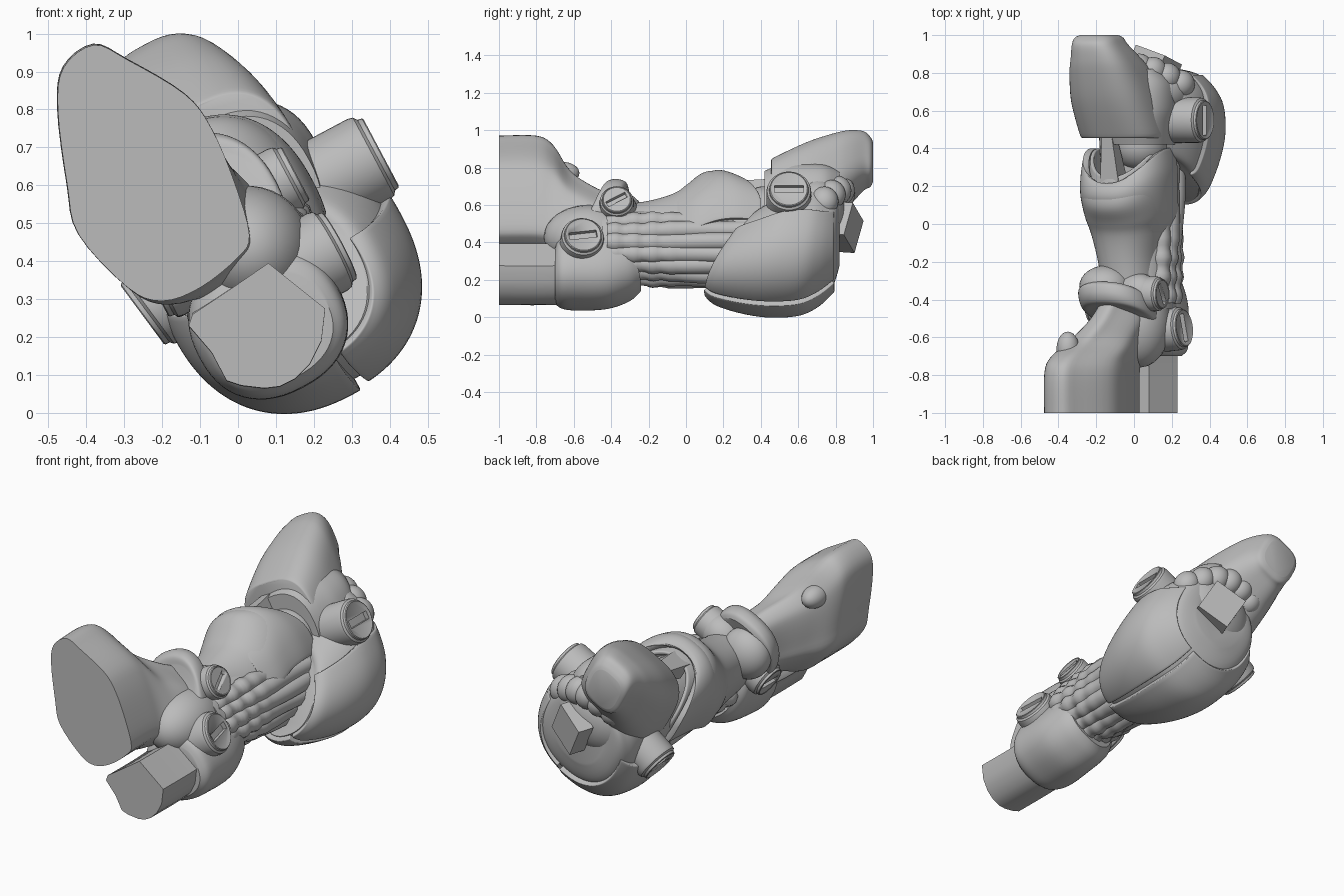
import bpy, bmesh, math
from math import sin, cos, pi, radians
from mathutils import Vector, Matrix

if "Cube" in bpy.data.objects:
    bpy.data.objects.remove(bpy.data.objects["Cube"])

grey = bpy.data.materials.new("plain_grey")
grey.use_nodes = True
grey.diffuse_color = (0.5, 0.5, 0.5, 1)
grey.node_tree.nodes["Principled BSDF"].inputs["Base Color"].default_value = grey.diffuse_color

TILT = radians(28)                                # roll of the arm about its length
SIDE = Vector((cos(TILT), 0, sin(TILT)))          # sideways axis of the rolled arm
UP = Vector((-sin(TILT), 0, cos(TILT)))
ROLL = Matrix((SIDE, Vector((0, 1, 0)), UP)).transposed()


def finish(name, bm, angle=35):
    bmesh.ops.recalc_face_normals(bm, faces=bm.faces)
    mesh = bpy.data.meshes.new(name)
    bm.to_mesh(mesh)
    bm.free()
    mesh.materials.append(grey)
    ob = bpy.data.objects.new(name, mesh)
    bpy.context.collection.objects.link(ob)
    bpy.ops.object.select_all(action='DESELECT')
    ob.select_set(True)
    bpy.context.view_layer.objects.active = ob
    bpy.ops.object.shade_smooth_by_angle(angle=radians(angle))
    return ob


def spline(points, steps, closed=False):
    """Catmull-Rom curve through tuples of any length."""
    n, out = len(points), []
    pick = (lambda i: points[i % n]) if closed else (lambda i: points[max(0, min(n - 1, i))])
    for i in range(n if closed else n - 1):
        a, b, c, d = (pick(i + k) for k in (-1, 0, 1, 2))
        for s in range(steps):
            t = s / steps
            out.append(tuple(q + t / 2 * (r - p + t * (2*p - 5*q + 4*r - w + t * (3*(q - r) + w - p)))
                             for p, q, r, w in zip(a, b, c, d)))
    return out if closed else out + [tuple(points[-1])]


def oval(start=0, end=360, count=56, power=2.3):
    total = count if end - start == 360 else count - 1
    angles = [radians(start + (end - start) * i / total) for i in range(count)]
    e = 2 / power
    return [(math.copysign(abs(cos(a))**e, cos(a)), math.copysign(abs(sin(a))**e, sin(a))) for a in angles]


def loft(name, sections, outline=None, tilt=TILT, shear=None, thick=0, grow=1, angle=35):
    """Skin rings along y; each section is y, centre x, centre z, half width, half height."""
    outline = outline or oval()
    bm, rings = bmesh.new(), []
    path = spline(sections, 5)
    for i, (y, cx, cz, w, h) in enumerate(path):
        k, ring = i / (len(path) - 1), []
        for p, q in outline:
            u, v = p * w * grow, q * h * grow
            dy = shear(q, k) if shear else 0
            ring.append(bm.verts.new((cx + u*cos(tilt) - v*sin(tilt), y + dy, cz + u*sin(tilt) + v*cos(tilt))))
        rings.append(ring)
    n = len(outline)
    for a, b in zip(rings, rings[1:]):
        for j in range(n - 1 if thick else n):
            bm.faces.new((a[j], a[(j+1) % n], b[(j+1) % n], b[j]))
    if not thick:
        bm.faces.new(rings[0])
        bm.faces.new(rings[-1])
    ob = finish(name, bm, angle)
    if thick:
        mod = ob.modifiers.new("thickness", 'SOLIDIFY')
        mod.thickness, mod.offset = thick, 0
        bevel = ob.modifiers.new("soft_edges", 'BEVEL')
        bevel.width, bevel.segments = thick * .3, 2
    return ob


def ball(name, centre, size):
    bm = bmesh.new()
    bmesh.ops.create_uvsphere(bm, u_segments=28, v_segments=18, radius=1,
                              matrix=Matrix.Translation(centre) @ ROLL.to_4x4() @ Matrix.Diagonal((*size, 1)))
    return finish(name, bm)


def block(name, centre, size, rot, taper=1):
    bm = bmesh.new()
    bmesh.ops.create_cube(bm, size=1)
    for v in bm.verts:
        if v.co.y > 0:
            v.co.x *= taper
            v.co.z *= taper
    bmesh.ops.transform(bm, verts=bm.verts, matrix=Matrix.Translation(centre) @ rot.to_4x4() @ Matrix.Diagonal((*size, 1)))
    return finish(name, bm)


def knob(name, face, radius, length, axis, slot_turn=0):
    """Round cap with a rim and a cut slot."""
    axis = axis.normalized()
    along = (Vector((0, 1, 0)) - axis * axis.y).normalized()
    frame = Matrix((along, axis.cross(along), axis)).transposed().to_4x4()
    place = Matrix.Translation(face) @ frame
    profile = [(1, -length), (1, -.035), (.97, -.02), (.88, -.012), (.86, 0), (.82, .003), (.78, 0)]
    bm, rings = bmesh.new(), []
    for r, h in profile:
        rings.append([bm.verts.new(place @ Vector((r*radius*cos(t*pi/20), r*radius*sin(t*pi/20), h))) for t in range(40)])
    for a, b in zip(rings, rings[1:]):
        for j in range(40):
            bm.faces.new((a[j], a[(j+1) % 40], b[(j+1) % 40], b[j]))
    bm.faces.new(rings[0])
    bm.faces.new(rings[-1])
    ob = finish(name, bm)
    turn = frame.to_3x3() @ Matrix.Rotation(radians(slot_turn), 3, 'Z')
    cutter = block("slot_cutter", face, (radius * 1.3, radius * .36, .05), turn)
    mod = ob.modifiers.new("slot", 'BOOLEAN')
    mod.object, mod.operation = cutter, 'DIFFERENCE'
    bpy.context.view_layer.objects.active = ob
    bpy.ops.object.modifier_apply(modifier=mod.name)
    bpy.data.objects.remove(cutter)


# upper arm: cut flat at the front, narrowing into the elbow
arm = [(-.16, .34), (-.07, .30), (.08, .21), (.15, .12), (.21, -.02), (.25, -.16), (.22, -.22),
       (.12, -.30), (.02, -.335), (-.07, -.30), (-.2, -.16), (-.23, -.03), (-.255, .17), (-.24, .28)]
loft("upper_arm", [(-1, -.22, .63, 1, 1), (-.8, -.22, .63, 1, 1), (-.71, -.2, .6, .96, .94), (-.62, -.13, .54, .84, .72),
                   (-.5, -.05, .49, .7, .62), (-.35, 0, .43, .55, .6)], spline(arm, 4, True), 0)
ball("upper_arm_stud", (-.35, -.66, .77), (.06, .09, .06))

# lower bar beside the upper arm
bar = [(.03, .165), (.18, .045), (.17, -.04), (.14, -.1), (.1, -.14), (.06, -.16), (.02, -.165), (-.04, -.158), (-.08, -.145),
       (-.12, -.07), (-.18, 0), (-.17, .03), (-.05, .11)]
loft("lower_bar", [(-1, .05, .23, 1, 1), (-.7, .05, .23, 1, 1), (-.5, .05, .25, 1, 1)], bar, 0, angle=45)

# elbow pad and joint
loft("elbow_pad", [(-.7, .09, .22, .16, .14), (-.67, .09, .23, .19, .175), (-.6, .08, .24, .205, .195), (-.45, .08, .25, .2, .2),
                   (-.34, .06, .28, .19, .19), (-.29, .06, .3, .16, .16)], shear=lambda q, k: -.05 * q * k)
ball("elbow_core", (.03, -.52, .43), (.165, .24, .17))
ball("elbow_inner_bulge", (-.15, -.33, .52), (.14, .11, .14))
loft("elbow_band", [(-.5, -.06, .52, .16, .16), (-.485, -.07, .52, .19, .2), (-.44, -.08, .52, .2, .215), (-.39, -.09, .52, .195, .2),
                    (-.375, -.09, .52, .17, .17)], shear=lambda q, k: .07 * q)
ball("elbow_knob_mount", (.02, -.36, .57), (.12, .1, .1))
knob("elbow_knob_large", (.265, -.55, .44), .115, .2, SIDE + Vector((0, .1, 0)), 10)
knob("elbow_knob_small", (.15, -.37, .63), .092, .15, SIDE, 30)
knob("elbow_knob_inner", (-.22, -.44, .33), .1, .2, -SIDE)

# forearm core wrapped in bulging cables
loft("forearm_core", [(-.45, .05, .38, .17, .18), (-.2, .05, .38, .17, .19), (0, .05, .38, .18, .2),
                      (.25, .04, .4, .2, .21), (.5, .04, .42, .22, .22)])
for i in range(10):
    a = radians(-165 + i * 21)
    curve = bpy.data.curves.new("forearm_cable", 'CURVE')
    curve.dimensions, curve.bevel_depth, curve.bevel_resolution = '3D', .05, 3
    strand = curve.splines.new('POLY')
    strand.points.add(39)
    for j, p in enumerate(strand.points):
        k = j / 39
        y = -.42 + .8 * k
        r = .145 + .03 * k + .006 * sin(i * 2 + k * 9)
        co = Vector((.05, y, .38)) + SIDE * r * cos(a) + UP * (r + .02) * sin(a)
        p.co = (*co, 1)
        p.radius = 1 + .12 * sin(y * 62) * max(0, min(1, -y * 5))
    strand.use_smooth = True
    curve.materials.append(grey)
    bpy.context.collection.objects.link(bpy.data.objects.new("forearm_cable", curve))

# forearm cover: open sleeve with a scooped rear rim, its rear half a raised plate
sleeve = [(-.42, .0, .42, .13, .16), (-.2, -.01, .42, .15, .19), (-.04, -.01, .43, .19, .22), (.06, -.01, .45, .222, .25),
          (.17, -.02, .49, .228, .27), (.28, -.02, .5, .228, .27), (.4, -.02, .49, .215, .26)]
scoop = lambda q, k: -.2 * max(q, 0)**2 * k * k
loft("forearm_cover", sleeve, oval(-4, 200), shear=scoop, thick=.03, grow=.99)
loft("forearm_cover_plate", sleeve[2:], oval(-16, 200), shear=scoop, thick=.025, grow=1.015)
loft("forearm_cover_lip", [(.14, -.02, .49, .2, .24), (.4, -.02, .5, .185, .22)], oval(0, 190),
     shear=lambda q, k: -.15 * max(q, 0)**2 * k, thick=.02)
block("wrist_wedge", (-.12, .35, .68), (.11, .24, .1), ROLL @ Matrix.Rotation(radians(12), 3, 'X'), .55)
ball("wrist_pivot", (.03, .42, .55), (.15, .14, .15))

# wrist bulk with two plates over its underside
bulk = [(.11, .14, .33, .2, .2), (.16, .14, .33, .24, .24), (.3, .14, .34, .29, .29), (.45, .135, .36, .32, .33),
        (.6, .13, .37, .315, .33), (.7, .115, .38, .29, .29), (.78, .1, .41, .24, .25), (.82, .09, .43, .15, .16)]
slant = lambda q, k: .14 * (1 + q) * (1 - k)
loft("wrist_bulk", bulk, shear=slant, grow=.97)
loft("outer_wrist_plate", bulk[:7], oval(-83, 8, 36), shear=slant, thick=.03)
loft("inner_wrist_plate", bulk[:7], oval(-190, -87, 36), shear=slant, thick=.04, grow=1.01)
knob("wrist_knob_outer", (.375, .55, .685), .12, .22, SIDE)
knob("wrist_knob_inner", (-.25, .59, .26), .115, .2, -SIDE - UP * .15)

# hand cover rising to a blunt tip
loft("hand_cover", [(.455, -.03, .59, .215, .23), (.48, -.03, .59, .23, .25), (.65, -.07, .65, .225, .275), (.8, -.12, .745, .19, .23),
                    (.88, -.15, .8, .16, .19), (.95, -.18, .835, .13, .15), (.985, -.185, .83, .115, .125), (1, -.185, .83, .09, .1)],
     oval(power=3))
loft("hand_cover_ridge", [(.42, .03, .58, .18, .2), (.52, .03, .6, .19, .22), (.62, .04, .62, .19, .2), (.74, .04, .64, .17, .17),
                          (.82, .02, .66, .12, .12)])

# back of the hand with knuckles and a square peg
ball("hand_back", (.06, .7, .53), (.25, .165, .21))
for i in range(6):
    k = i / 5
    ball("knuckle", (.25 - .37 * k, .74 + .09 * sin(k * 2.2), .62 + .06 * sin(k * pi)), (.07, .075, .08))
block("hand_peg", (.115, .855, .48), (.19, .09, .2), ROLL @ Matrix.Rotation(radians(-14), 3, 'X') @ Matrix.Rotation(radians(-18), 3, 'Z'))
